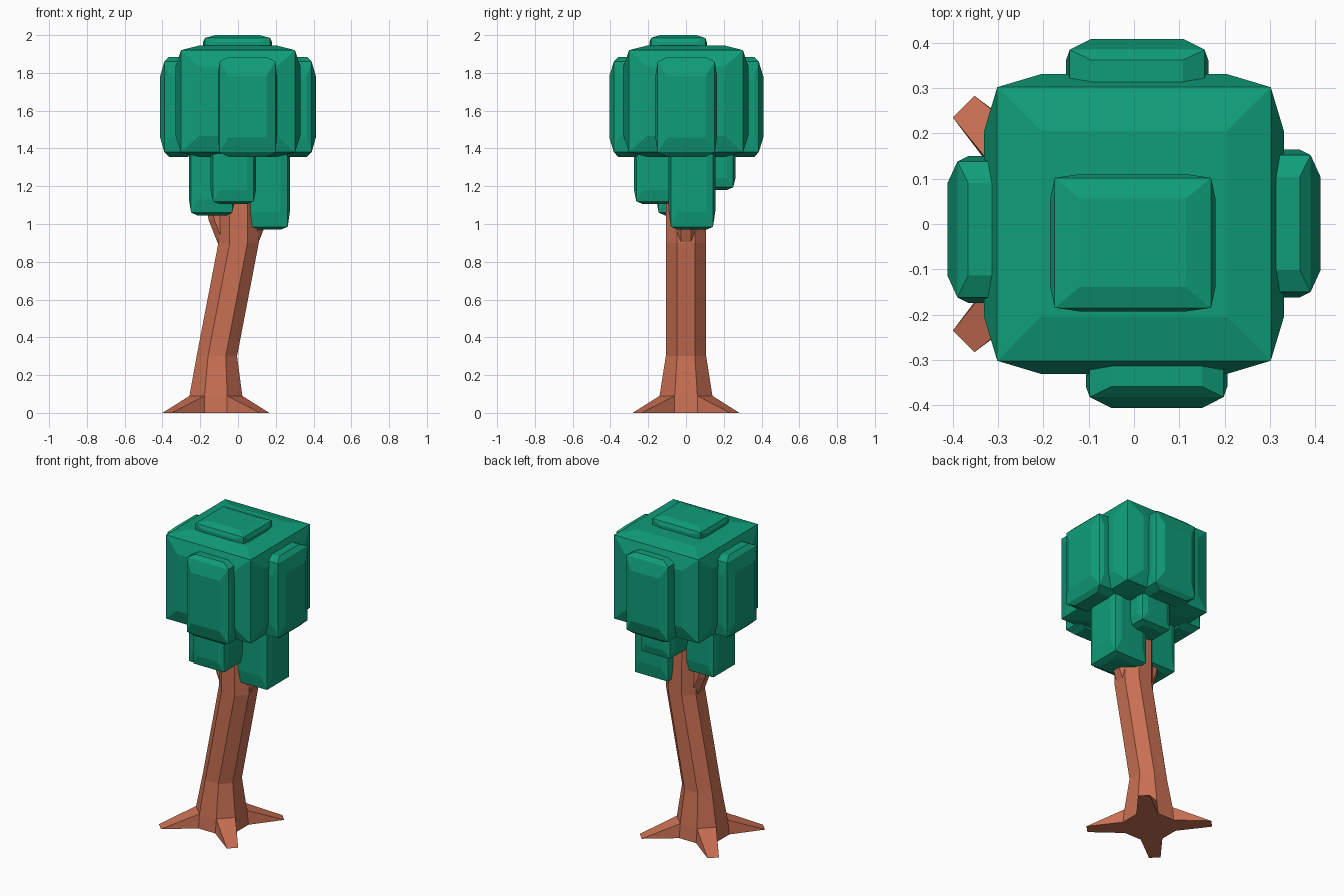
import bpy, bmesh
from mathutils import Vector

if "Cube" in bpy.data.objects:
    bpy.data.objects.remove(bpy.data.objects["Cube"])


def material(name, color):
    m = bpy.data.materials.new(name)
    m.diffuse_color = color
    m.use_nodes = True
    m.node_tree.nodes["Principled BSDF"].inputs["Base Color"].default_value = m.diffuse_color
    return m


LEAF = material("leaf_green", (0.005, 0.34, 0.19, 1))
BARK = material("bark_brown", (0.58, 0.16, 0.085, 1))


def finish(bm, name, mat):
    bmesh.ops.recalc_face_normals(bm, faces=bm.faces[:])
    me = bpy.data.meshes.new(name)
    bm.to_mesh(me)
    bm.free()
    me.materials.append(mat)
    ob = bpy.data.objects.new(name, me)
    bpy.context.collection.objects.link(ob)
    return ob


def puffed_box(name, lo, hi, bulge):
    """Box whose faces each carry a slightly raised centre plate."""
    bm = bmesh.new()
    lo, hi = Vector(lo), Vector(hi)
    bmesh.ops.create_cube(bm, size=1)
    for v in bm.verts:
        v.co = Vector((lo[i] + hi[i]) / 2 + v.co[i] * (hi[i] - lo[i]) for i in range(3))
    for f in bm.faces[:]:
        c, n = f.calc_center_median(), f.normal.copy()
        f.normal_update()
        n = f.normal.copy()
        lift = Vector(n[i] * bulge[i] for i in range(3))
        plate = bmesh.ops.extrude_discrete_faces(bm, faces=[f])["faces"][0]
        for v in plate.verts:
            v.co = c + (v.co - c) * 0.68 + lift
    return finish(bm, name, LEAF)


def octagon(bm, z, cx, a, b):
    """Chamfered square ring: half width a, half flat b."""
    pts = [(a, -b), (a, b), (b, a), (-b, a), (-a, b), (-a, -b), (-b, -a), (b, -a)]
    return [bm.verts.new((cx + x, y, z)) for x, y in pts]


def loft(bm, rows):
    rings = [octagon(bm, *r) for r in rows]
    for r, s in zip(rings, rings[1:]):
        for i in range(8):
            j = (i + 1) % 8
            bm.faces.new((r[i], r[j], s[j], s[i]))
    bm.faces.new(rings[-1])
    return rings


# Trunk with four diagonal roots
bm = bmesh.new()
CX = -0.117
rings = loft(bm, [(0.09, CX, 0.14, 0.06), (0.3, -0.112, 0.107, 0.047),
                  (0.9, 0.003, 0.107, 0.047), (1.45, 0.003, 0.105, 0.047)])
top, base = rings[0], octagon(bm, 0, CX, 0.15, 0.06)
outline = []
for k, (sx, sy) in enumerate([(1, 1), (-1, 1), (-1, -1), (1, -1)]):
    i, j = 2 * k + 1, (2 * k + 2) % 8
    tips = [(0.283, 0.235), (0.235, 0.283)]
    if sx * sy < 0:
        tips.reverse()
    t0, t1 = [bm.verts.new((CX + sx * x, sy * y, 0)) for x, y in tips]
    bm.faces.new((t0, t1, top[j], top[i]))
    bm.faces.new((base[i], t0, top[i]))
    bm.faces.new((t1, base[j], top[j]))
    bm.faces.new((base[i - 1], base[i], top[i], top[i - 1]))
    outline += [base[i], t0, t1, base[j]]
bm.faces.new(outline[::-1])
finish(bm, "trunk", BARK)

# Short branches spreading into the lower foliage
for name, s in (("left_branch", -1), ("right_branch", 1)):
    bm = bmesh.new()
    rows = loft(bm, [(0.88, s * 0.04, 0.06, 0.027), (1.02, s * 0.1, 0.055, 0.025),
                     (1.15, s * 0.13, 0.05, 0.022)])
    bm.faces.new(rows[0][::-1])
    finish(bm, name, BARK)

# Main crown block
puffed_box("crown", (-0.302, -0.302, 1.38), (0.302, 0.302, 1.92), (0.029, 0.029, 0.025))

# Slabs on each side and on top of the crown
SX, SY = (0.022, 0.012, 0.024), (0.008, 0.024, 0.024)
puffed_box("crown_front", (-0.098, -0.382, 1.38), (0.198, -0.24, 1.86), SY)
puffed_box("crown_back", (-0.142, 0.24, 1.38), (0.156, 0.385, 1.86), SY)
puffed_box("crown_right", (0.24, -0.15, 1.38), (0.39, 0.152, 1.86), SX)
puffed_box("crown_left", (-0.39, -0.162, 1.38), (-0.24, 0.138, 1.86), SX)
puffed_box("crown_top", (-0.175, -0.185, 1.85), (0.17, 0.102, 1.985), (0.01, 0.008, 0.015))

# Hanging foliage clumps
B = (0.012, 0.012, 0.015)
puffed_box("clump_left", (-0.248, -0.145, 1.06), (-0.03, 0.075, 1.5), B)
puffed_box("clump_front", (-0.133, -0.263, 1.12), (0.083, -0.045, 1.5), B)
puffed_box("clump_right", (0.03, -0.08, 0.985), (0.263, 0.143, 1.5), B)
puffed_box("clump_back", (-0.06, 0.04, 1.195), (0.145, 0.25, 1.5), B)
